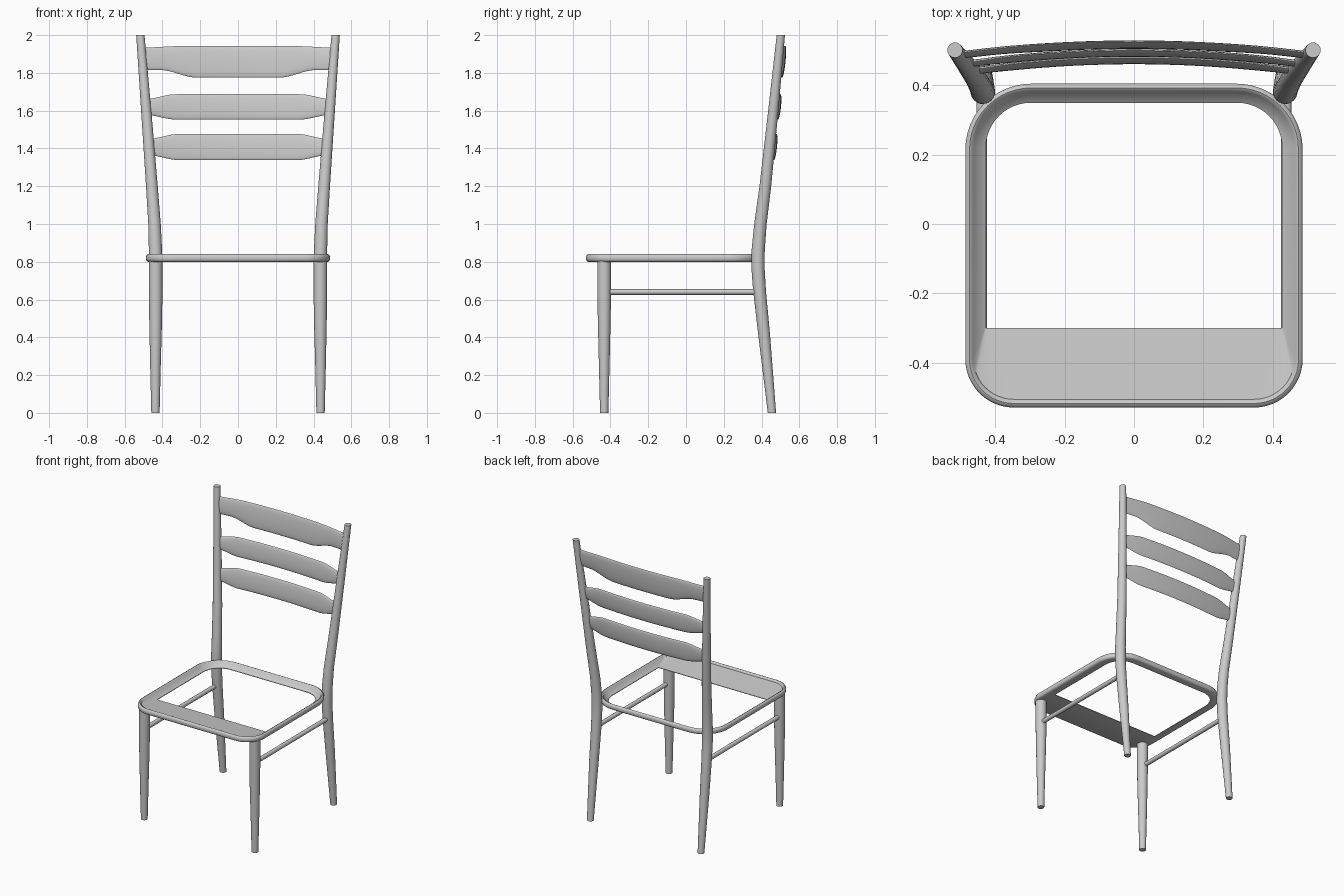
import bpy
import math

cube = bpy.data.objects.get("Cube")
if cube:
    bpy.data.objects.remove(cube)

wood = bpy.data.materials.new("grey_wood")
wood.use_nodes = True
GREY = (0.6, 0.6, 0.6, 1)
wood.diffuse_color = GREY
wood.node_tree.nodes["Principled BSDF"].inputs["Base Color"].default_value = GREY


def loft(name, rings, closed=False):
    """Skin a row of equal point rings; cap the ends unless the row closes."""
    n, m = len(rings[0]), len(rings)
    verts = [p for ring in rings for p in ring]
    faces = []
    for i in range(m if closed else m - 1):
        a, b = i * n, (i + 1) % m * n
        for j in range(n):
            k = (j + 1) % n
            faces.append((a + j, a + k, b + k, b + j))
    if not closed:
        faces.append(tuple(reversed(range(n))))
        faces.append(tuple(range((m - 1) * n, m * n)))
    mesh = bpy.data.meshes.new(name)
    mesh.from_pydata(verts, [], faces)
    mesh.materials.append(wood)
    mesh.shade_smooth()
    mesh.set_sharp_from_angle(angle=math.radians(50))
    obj = bpy.data.objects.new(name, mesh)
    bpy.context.collection.objects.link(obj)
    return obj


def circle(n=24):
    return [(math.cos(math.tau * i / n), math.sin(math.tau * i / n)) for i in range(n)]


def post(name, sections):
    """Upright round post from (x, y, z, radius) sections."""
    return loft(name, [[(x + r * c, y + r * s, z) for c, s in circle()]
                       for x, y, z, r in sections])


def rounded_loop(hx, y0, y1, r_front, r_back, z, steps=12):
    """Counter-clockwise rectangle with separate front and back corner radii."""
    corners = [(hx - r_back, y1 - r_back, r_back, 0),
               (r_back - hx, y1 - r_back, r_back, 1),
               (r_front - hx, y0 + r_front, r_front, 2),
               (hx - r_front, y0 + r_front, r_front, 3)]
    loop = []
    for cx, cy, r, quarter in corners:
        for i in range(steps + 1):
            a = math.pi / 2 * (quarter + i / steps)
            loop.append((cx + r * math.cos(a), cy + r * math.sin(a), z))
    return loop


def ease(value, start, end):
    t = min(max((value - start) / (end - start), 0), 1)
    return t * t * (3 - 2 * t)


# Seat frame: rounded rim sloping in to an opening, with a wide front shelf
def rim(inset, z):
    return rounded_loop(0.487 - inset, inset - 0.53, 0.405 - inset,
                        0.14 - inset, 0.19 - inset, z)


def opening(z):
    return rounded_loop(0.428, -0.3, 0.35, 0.002, 0.13, z)


profile = [(0.024, 0.826), (0.021, 0.835), (0.012, 0.84), (0.004, 0.836), (0, 0.827),
           (0, 0.813), (0.004, 0.804), (0.012, 0.8)]
seat_rings = [rim(i, z) for i, z in profile] + [opening(0.8), opening(0.804)]
loft("seat_frame", seat_rings[::-1], closed=True)

# Legs and side stretchers
for side, sx in (("left", 1), ("right", -1)):
    post("front_leg_" + side, [(sx * x, -0.433, z, r) for x, z, r in (
        (0.437, 0, 0.022), (0.437, 0.25, 0.028), (0.436, 0.5, 0.034),
        (0.436, 0.65, 0.036), (0.436, 0.81, 0.036))])

    post("back_leg_" + side, [(sx * x, y, z, r) for x, y, z, r in (
        (0.437, 0.455, 0, 0.022), (0.437, 0.415, 0.4, 0.031), (0.436, 0.389, 0.65, 0.034),
        (0.436, 0.381, 0.77, 0.035), (0.437, 0.382, 0.86, 0.035), (0.442, 0.394, 1, 0.033),
        (0.456, 0.42, 1.2, 0.031), (0.486, 0.462, 1.6, 0.027), (0.517, 0.502, 2, 0.022))])

    loft("side_stretcher_" + side, [[(sx * 0.44 + 0.015 * c, y, 0.64 + 0.015 * s)
                                     for c, s in circle(16)] for y in (0.38, -0.42)])


# Back slats: bowed lens-section boards that follow the lean of the back legs
def slat(name, half, top, bottom, steps=48):
    rings = []
    for i in range(steps + 1):
        x = half * (2 * i / steps - 1)
        hi, lo = top(abs(x)), bottom(abs(x))
        ring = []
        for c, s in circle(20):
            z = (hi + lo) / 2 + (hi - lo) / 2 * s
            y = 0.38 + 0.1 * (z - 0.8) + 0.032 * (1 - (x / half) ** 2)
            ring.append((x, y + 0.009 * c, z))
        rings.append(ring)
    return loft(name, rings)


slat("top_slat", 0.505,
     lambda x: 1.942 - 0.008 * ease(x, 0.3, 0.5),
     lambda x: 1.775 + 0.04 * ease(x, 0.22, 0.41))
slat("middle_slat", 0.483,
     lambda x: 1.687 - 0.025 * ease(x, 0.33, 0.49),
     lambda x: 1.553 + 0.025 * ease(x, 0.33, 0.49))
slat("lower_slat", 0.468,
     lambda x: 1.477 - 0.027 * ease(x, 0.31, 0.48),
     lambda x: 1.338 + 0.027 * ease(x, 0.31, 0.48))
